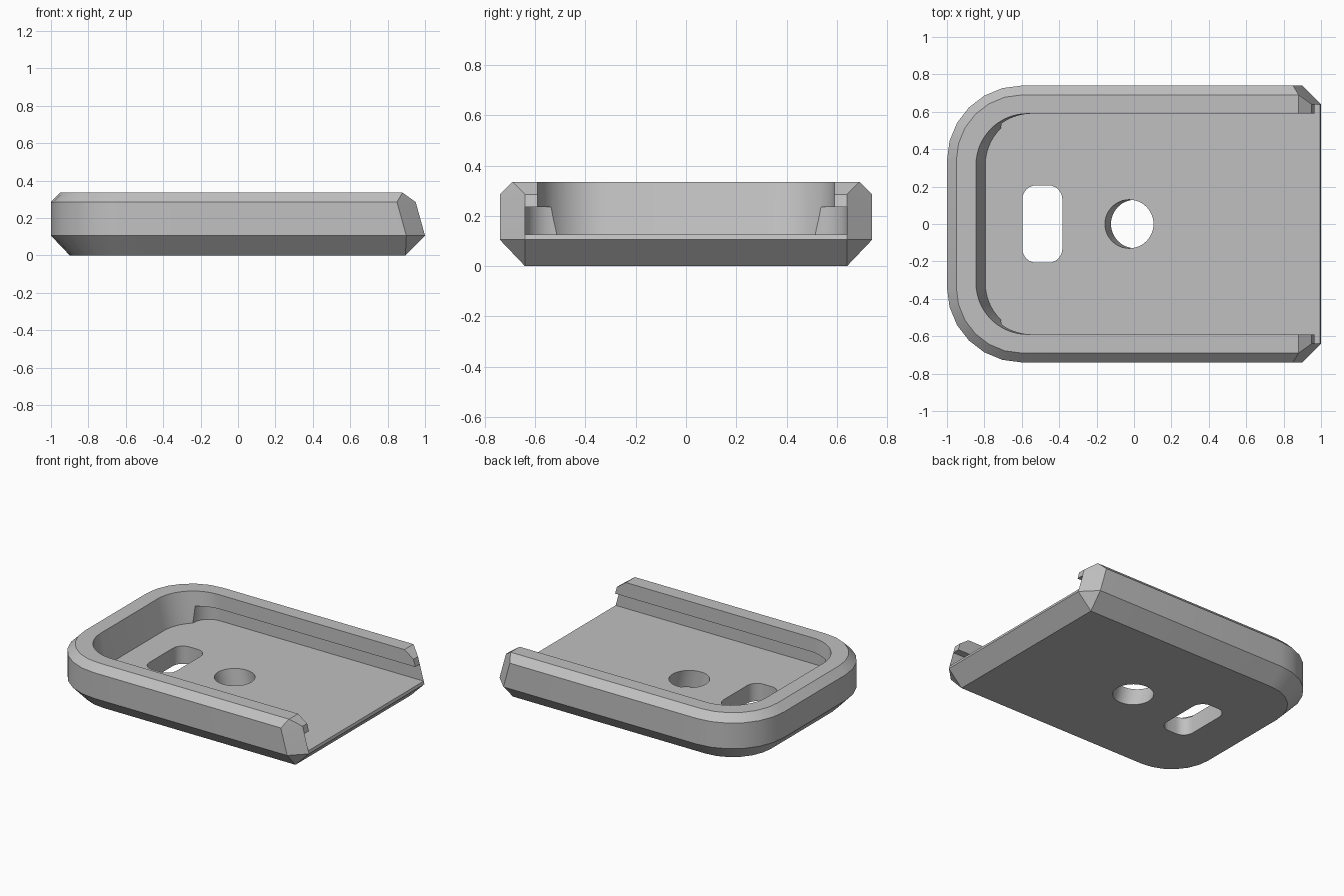
import bpy, bmesh
from math import sin, cos, pi

cube = bpy.data.objects.get("Cube")
if cube:
    bpy.data.objects.remove(cube)

grey = bpy.data.materials.new("plain grey")
grey.use_nodes = True
colour = (0.53, 0.53, 0.53, 1)
grey.diffuse_color = colour
grey.node_tree.nodes["Principled BSDF"].inputs["Base Color"].default_value = colour


def outline(left, right, half, radius, corner=0.0, steps=6):
    """Plan outline: rounded left corners, straight cut right corners."""
    arc = []
    for i in range(steps + 1):
        a = pi / 2 + i * pi / 2 / steps
        arc.append((left + radius + radius * cos(a), half - radius + radius * sin(a)))
    upper = [(right, half - corner), (right - corner, half)] + arc
    return upper + [(x, -y) for x, y in reversed(upper)]


def rounded_box(cx, hx, hy, r, steps=6):
    pts = []
    for q, (sx, sy) in enumerate([(1, 1), (-1, 1), (-1, -1), (1, -1)]):
        for i in range(steps + 1):
            a = (q + i / steps) * pi / 2
            pts.append((cx + sx * (hx - r) + r * cos(a), sy * (hy - r) + r * sin(a)))
    return pts


def circle(cx, r, n=48):
    return [(cx + r * cos(2 * pi * i / n), r * sin(2 * pi * i / n)) for i in range(n)]


def loft(name, sections):
    """Solid through stacked (height, outline) sections."""
    bm = bmesh.new()
    rings = [[bm.verts.new((x, y, z)) for x, y in pts] for z, pts in sections]
    n = len(rings[0])
    for low, high in zip(rings, rings[1:]):
        for i in range(n):
            j = (i + 1) % n
            bm.faces.new((low[i], low[j], high[j], high[i]))
    bm.faces.new(rings[0][::-1])
    bm.faces.new(rings[-1])
    bmesh.ops.remove_doubles(bm, verts=bm.verts, dist=0.0005)
    bmesh.ops.recalc_face_normals(bm, faces=bm.faces)
    mesh = bpy.data.meshes.new(name)
    bm.to_mesh(mesh)
    bm.free()
    mesh.materials.append(grey)
    obj = bpy.data.objects.new(name, mesh)
    bpy.context.collection.objects.link(obj)
    return obj


# Tray body with bevelled rim, bevelled base and leaning open end
tray = loft("tray", [
    (0, outline(-0.9, 0.895, 0.64, 0.3)),
    (0.105, outline(-1, 1, 0.74, 0.4, 0.1)),
    (0.285, outline(-1, 0.95, 0.74, 0.4, 0.1)),
    (0.335, outline(-0.95, 0.88, 0.69, 0.35)),
])

floor = 0.125
cutters = [
    # Pocket with leaning end wall
    loft("pocket_cutter", [
        (floor, outline(-0.795, 1.3, 0.59, 0.275, steps=16)),
        (0.335 + 0.105, outline(-0.87, 1.3, 0.59, 0.275, steps=16))]),
    # Side grooves under the lips
    loft("groove_cutter", [
        (floor, outline(-0.71, 1.3, 0.64, 0.12, steps=10)),
        (0.235, outline(-0.71, 1.3, 0.64, 0.12, steps=10))]),
    # Leaning round hole and upright slot through the floor
    loft("round_hole_cutter", [(-0.1, circle(0.033, 0.13)), (0.2, circle(-0.045, 0.13))]),
    loft("slot_cutter", [(z, rounded_box(-0.49, 0.107, 0.207, 0.075)) for z in (-0.1, 0.2)]),
]

bpy.ops.object.select_all(action="DESELECT")
bpy.context.view_layer.objects.active = tray
tray.select_set(True)
for cutter in cutters:
    cutter.hide_render = True
    mod = tray.modifiers.new(cutter.name, "BOOLEAN")
    mod.operation = "DIFFERENCE"
    mod.solver = "EXACT"
    mod.object = cutter
    bpy.ops.object.modifier_apply(modifier=mod.name)
    bpy.data.objects.remove(cutter)

bpy.ops.object.shade_smooth_by_angle(angle=pi / 7)
